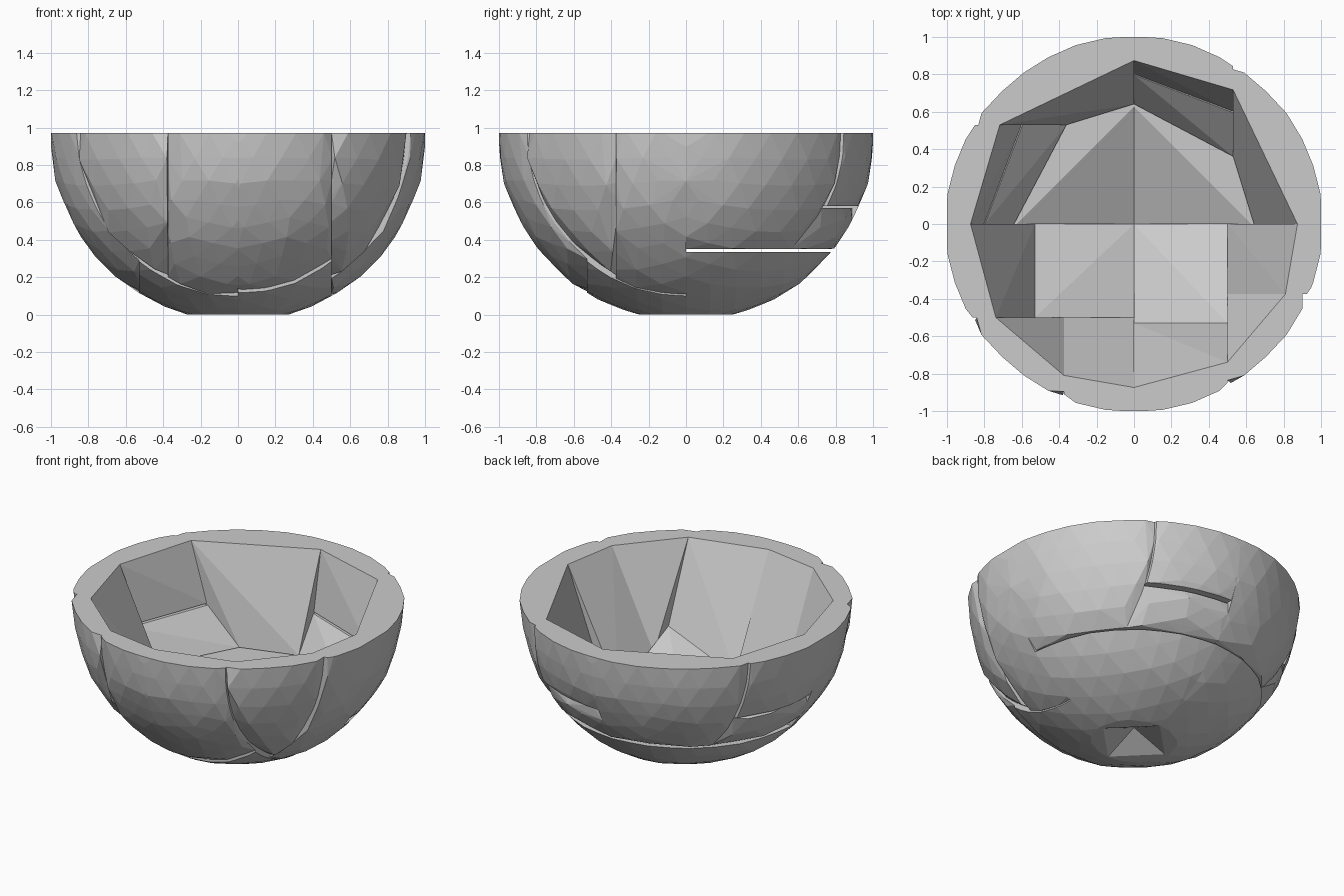
import bpy, bmesh, math, random
from mathutils import Vector

if "Cube" in bpy.data.objects:
    bpy.data.objects.remove(bpy.data.objects["Cube"])

RIM = 0.97      # height of the rim = centre of the sphere
OUTER = 1.006   # faceted outer sphere, trimmed to 1.0
INNER = 0.874   # radius of inner corners on the main axes
INNER_CUT = 0.892  # radius of inner corners on the cuts between pieces
NEAR = 1e-4


def is_cut(axis, value):
    return NEAR < value < (RIM if axis == 2 else 1.0) - NEAR


def edge_points(lo, hi, radius_for):
    """Points where the edges of the box pierce a sphere."""
    pts = []
    for axis in range(3):
        b, c = (axis + 1) % 3, (axis + 2) % 3
        for vb in (lo[b], hi[b]):
            for vc in (lo[c], hi[c]):
                r = radius_for(is_cut(b, vb) or is_cut(c, vc))
                rest = r * r - vb * vb - vc * vc
                if rest <= 0:
                    continue
                p = Vector((0, 0, 0))
                p[b], p[c] = vb, vc
                p[axis] = min(math.sqrt(rest), RIM if axis == 2 else 1.0) if r > 0.95 else math.sqrt(rest)
                if lo[axis] <= p[axis] <= hi[axis]:
                    pts.append(p)
    return pts


def outer_points(lo, hi, sink):
    """Faceted sphere patch clipped to a box; its cut edges sink inwards."""
    bm = bmesh.new()
    bmesh.ops.create_icosphere(bm, subdivisions=4, radius=1.0)
    rng = random.Random(7)
    for v in bm.verts:
        v.co *= OUTER * rng.uniform(0.994, 1.004)
    for axis in range(3):
        n = Vector((0, 0, 0))
        n[axis] = 1
        for co, normal in ((n * lo[axis], -n), (n * hi[axis], n)):
            bmesh.ops.bisect_plane(bm, geom=bm.verts[:] + bm.edges[:] + bm.faces[:],
                                   plane_co=co, plane_no=normal, clear_outer=True)
    pts = [v.co.copy() for v in bm.verts]
    bm.free()
    pts += edge_points(lo, hi, lambda cut: 1.0)
    for p in pts:
        fixed = [any(abs(p[a] - v) < NEAR and is_cut(a, v) for v in (lo[a], hi[a]))
                 for a in range(3)]
        if any(fixed):
            for a in range(3):
                if not fixed[a]:
                    p[a] = max(lo[a], p[a] * (1 - sink))
    return pts


def chunk(name, sx, sy, xr, yr, dr, sink=0.0):
    """One flat-sided piece of the shell; dr is depth below the rim."""
    lo = (xr[0], yr[0], dr[0])
    hi = (xr[1], yr[1], min(dr[1], RIM))
    inner = edge_points(lo, hi, lambda cut: INNER_CUT if cut else INNER)
    bm = bmesh.new()
    for p in outer_points(lo, hi, sink) + inner:
        bm.verts.new((p.x * sx, p.y * sy, RIM - p.z))
    bmesh.ops.remove_doubles(bm, verts=bm.verts[:], dist=0.0005)
    bmesh.ops.convex_hull(bm, input=bm.verts[:])
    bmesh.ops.delete(bm, geom=[v for v in bm.verts if not v.link_faces], context='VERTS')
    bmesh.ops.dissolve_limit(bm, angle_limit=math.radians(1), verts=bm.verts[:], edges=bm.edges[:])
    bmesh.ops.recalc_face_normals(bm, faces=bm.faces[:])
    mesh = bpy.data.meshes.new(name)
    bm.to_mesh(mesh)
    bm.free()
    bpy.context.collection.objects.link(bpy.data.objects.new(name, mesh))


ALL = (0, 1)
S = 0.035
# front left quarter
chunk("front_left_floor", -1, -1, (0, .53), (0, .5), ALL)
chunk("front_left_side", -1, -1, (.53, 1), (0, .5), ALL, .01)
chunk("front_left_wall", -1, -1, (0, .375), (.5, 1), ALL, .02)
chunk("front_left_corner", -1, -1, (.375, 1), (.5, 1), ALL, S)
# front right quarter
chunk("front_right_floor", 1, -1, (0, .5), (0, .53), ALL)
chunk("front_right_wall", 1, -1, (0, .5), (.53, 1), ALL, .02)
chunk("front_right_side", 1, -1, (.5, 1), (0, .375), ALL, .01)
chunk("front_right_corner", 1, -1, (.5, 1), (.375, 1), ALL, S)
# back left quarter
chunk("back_left_floor", -1, 1, ALL, ALL, (.635, 1))
chunk("back_left_wall", -1, 1, ALL, (.53, 1), (0, .62), .025)
chunk("back_left_side_lower", -1, 1, ALL, (0, .53), (.4, .62), S)
chunk("back_left_side_upper", -1, 1, ALL, (0, .53), (0, .39), .005)
# back right quarter
chunk("back_right_floor", 1, 1, ALL, ALL, (.635, 1))
chunk("back_right_side", 1, 1, (.53, 1), ALL, (0, .62), .025)
chunk("back_right_wall_lower", 1, 1, (0, .53), ALL, (.4, .62), S)
chunk("back_right_wall_upper", 1, 1, (0, .53), ALL, (0, .39), .005)
